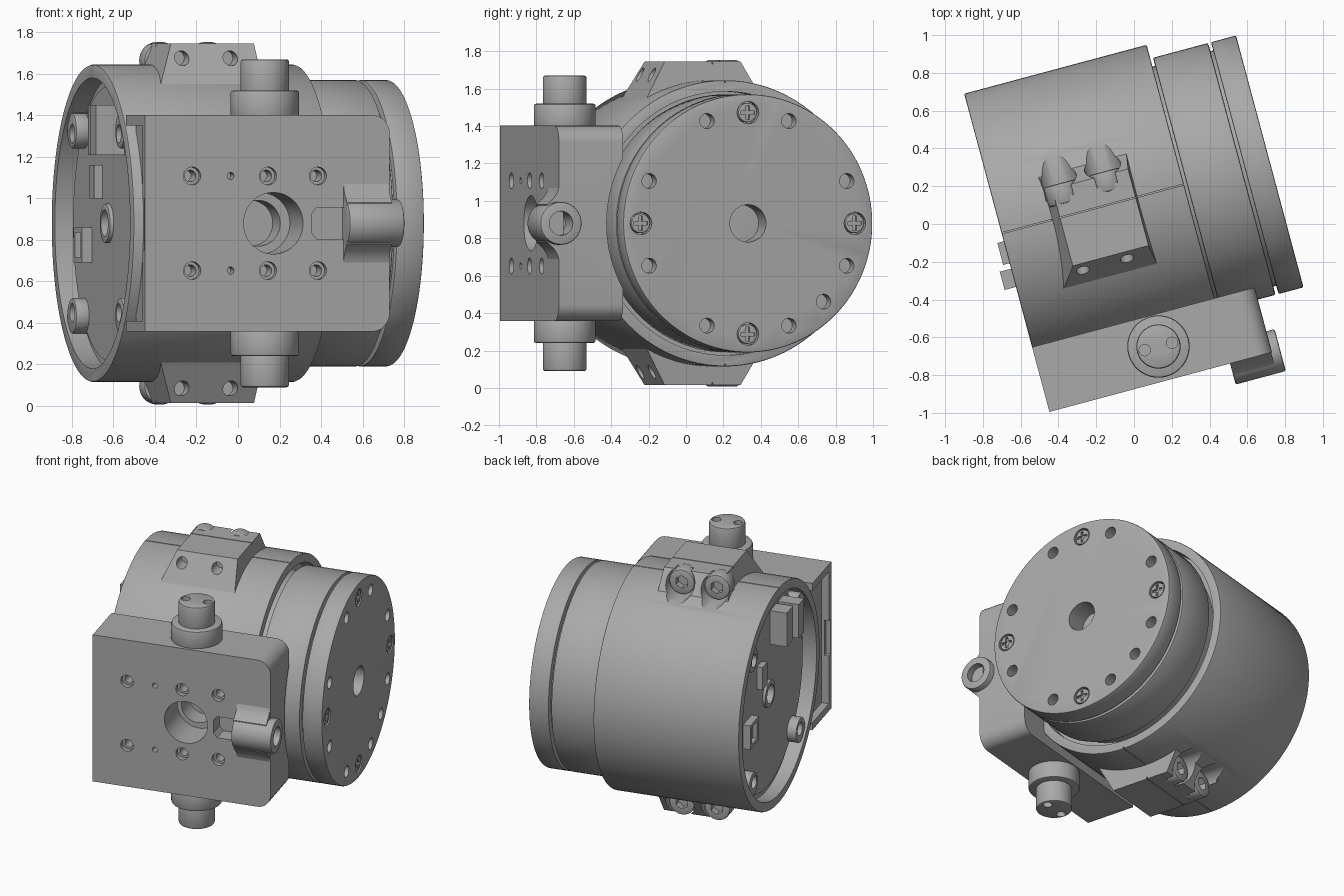
import bpy, bmesh, math
from mathutils import Matrix, Vector

cube = bpy.data.objects.get("Cube")
if cube:
    bpy.data.objects.remove(cube, do_unlink=True)

# Local frame: x along the drum axis, y across, z up; turned by TURN at the end
TURN = math.radians(15)
CY, CZ = 0.134, 0.88
parts = []

grey = bpy.data.materials.new("machined_grey")
grey.use_nodes = True
colour = (0.40, 0.40, 0.40, 1)
grey.diffuse_color = colour
grey.node_tree.nodes["Principled BSDF"].inputs["Base Color"].default_value = colour


def finish(name, bm, keep=True):
    bmesh.ops.recalc_face_normals(bm, faces=bm.faces)
    me = bpy.data.meshes.new(name)
    bm.to_mesh(me)
    bm.free()
    ob = bpy.data.objects.new(name, me)
    bpy.context.collection.objects.link(ob)
    if keep:
        me.materials.append(grey)
        parts.append(ob)
    return ob


def cyl(name, axis, r, a, b, p, q, seg=48, bevel=0, keep=True):
    """Cylinder from a to b along an axis; p, q are the other two coordinates."""
    mid = (a + b) / 2
    place = {"x": (mid, p, q), "y": (p, mid, q), "z": (p, q, mid)}[axis]
    rot = {"x": Matrix.Rotation(math.pi / 2, 4, "Y"),
           "y": Matrix.Rotation(-math.pi / 2, 4, "X"),
           "z": Matrix.Identity(4)}[axis]
    bm = bmesh.new()
    bmesh.ops.create_cone(bm, cap_ends=True, segments=seg, radius1=r, radius2=r,
                          depth=b - a, matrix=Matrix.Translation(place) @ rot)
    if bevel:
        rims = [e for e in bm.edges if any(len(f.verts) > 4 for f in e.link_faces)]
        bmesh.ops.bevel(bm, geom=rims, offset=bevel, segments=2, profile=0.5, affect="EDGES")
    return finish(name, bm, keep)


def box(name, lo, hi, keep=True):
    bm = bmesh.new()
    lo, hi = Vector(lo), Vector(hi)
    size = Matrix.Diagonal((*(hi - lo), 1))
    bmesh.ops.create_cube(bm, size=1, matrix=Matrix.Translation((lo + hi) / 2) @ size)
    return finish(name, bm, keep)


def prism(name, axis, pts, a, b, keep=True):
    """Extrude a closed profile; axis x takes (y, z) points, axis y takes (x, z)."""
    bm = bmesh.new()
    at = (lambda p, d: (d, p[0], p[1])) if axis == "x" else (lambda p, d: (p[0], d, p[1]))
    face = bm.faces.new([bm.verts.new(at(p, a)) for p in pts])
    new = bmesh.ops.extrude_face_region(bm, geom=[face])["geom"]
    shift = Vector(at((0, 0), b - a))
    bmesh.ops.translate(bm, vec=shift, verts=[v for v in new if isinstance(v, bmesh.types.BMVert)])
    return finish(name, bm, keep)


def cut(tool, *targets):
    """Subtract the tool from each target, then drop the tool."""
    for ob in targets:
        mod = ob.modifiers.new("cut", "BOOLEAN")
        mod.operation, mod.solver, mod.object = "DIFFERENCE", "EXACT", tool
        dg = bpy.context.evaluated_depsgraph_get()
        me = bpy.data.meshes.new_from_object(ob.evaluated_get(dg))
        ob.modifiers.clear()
        ob.data = me
    bpy.data.objects.remove(tool, do_unlink=True)


def hole(axis, r, a, b, p, q, *targets, seg=24):
    cut(cyl("cutter", axis, r, a, b, p, q, seg, keep=False), *targets)


# Clamp drum with a recess at each end
drum = cyl("clamp_drum", "x", 0.765, -0.69, 0.31, CY, CZ, 128, 0.008)
hole("x", 0.70, -0.8, -0.595, CY, CZ, drum, seg=128)
hole("x", 0.705, 0.22, 0.4, CY, CZ, drum, seg=128)

# Motor ring and output flange on a shared core
cyl("core", "x", 0.645, 0.1, 0.7, CY, CZ, 96)
cyl("motor_ring", "x", 0.69, 0.325, 0.627, CY, CZ, 128, 0.01)
flange = cyl("output_flange", "x", 0.69, 0.643, 0.78, CY, CZ, 128, 0.008)
hole("x", 0.10, 0.70, 0.9, CY, CZ, flange, seg=48)
bpy_core = bpy.data.objects["core"]
hole("x", 0.10, 0.4, 0.9, CY, CZ, bpy_core, flange, seg=48)

# Bolt circle: plain holes and four cross-head screws
for k in range(16):
    a = k * math.pi / 8
    y, z = CY + 0.592 * math.sin(a), CZ + 0.592 * math.cos(a)
    if k % 4 == 0:
        hole("x", 0.06, 0.74, 0.9, y, z, flange)
        screw = cyl("flange_screw", "x", 0.052, 0.73, 0.776, y, z, 24, 0.005)
        cut(box("cutter", (0.76, y - 0.038, z - 0.009), (0.8, y + 0.038, z + 0.009), False), screw)
        cut(box("cutter", (0.76, y - 0.009, z - 0.038), (0.8, y + 0.009, z + 0.038), False), screw)
    elif k % 2 or k == 6:
        hole("x", 0.04, 0.68, 0.9, y, z, flange)

# Mounting block with two rounded corners
HALF, R = 0.522, 0.09
outline = [(-0.69, CZ + HALF), (-0.69, CZ - HALF)]
for side in (-1, 1):
    for i in range(9):
        a = math.pi / 2 * (i / 8 - (1 if side < 0 else 0))
        outline.append((0.53 - R + R * math.cos(a), CZ + side * (HALF - R) + R * math.sin(a)))
block = prism("mounting_block", "y", outline, -0.845, -0.49)
hole("x", 0.715, 0.3, 0.7, CY, CZ, block, seg=128)
hole("x", 0.70, -0.8, -0.595, CY, CZ, block, seg=128)
cut(box("cutter", (-0.8, -0.80, CZ - 0.47), (-0.64, -0.4, CZ + 0.47), False), block)
cut(prism("cutter", "y", [(-0.8, 0.75), (-0.66, 0.75), (-0.66, 1.0), (-0.8, 1.0)],
          -0.83, -0.7, False), block)

# Block face: central bore, screw holes, pin holes
hole("y", 0.148, -0.95, -0.60, -0.05, CZ, block, drum, seg=64)
hole("y", 0.11, -0.95, -0.46, -0.06, CZ, block, drum, seg=48)
for side in (-1, 1):
    z = CZ + side * 0.228
    for x in (-0.455, -0.077, 0.172):
        hole("y", 0.043, -0.95, -0.81, x, z, block)
        hole("y", 0.028, -0.95, -0.72, x, z, block)
    hole("y", 0.017, -0.95, -0.78, -0.263, z, block)

# Side boss with flared foot, and the slot feeding it
boss = cyl("side_boss", "x", 0.115, 0.30, 0.575, -0.845, CZ, 48, 0.01)
flare = [(-0.842, 0.2), (-0.852, 0.165), (-0.872, 0.135), (-0.91, 0.1), (-0.91, 0.0), (-0.82, 0.0)]
for side in (-1, 1):
    prism("boss_flare", "x", [(y, CZ + side * h) for y, h in flare + [(-0.82, 0.2)]], 0.30, 0.525)
hole("x", 0.065, 0.42, 0.7, -0.845, CZ, boss, block)
half_slot = [(0.34, 0.075), (0.165, 0.075), (0.14, 0.045)]
slot = [(x, CZ + h) for x, h in half_slot] + [(x, CZ - h) for x, h in reversed(half_slot)]
cut(prism("cutter", "y", slot, -0.875, -0.73, False), block, boss)

# Parts repeated above and below
for side, word in ((1, "upper"), (-1, "lower")):
    def span(h0, h1):
        return sorted((CZ + side * h0, CZ + side * h1))

    # Trunnion pin and collar
    cyl(word + "_collar", "z", 0.165, *span(0.50, 0.64), -0.043, -0.66, 64, 0.012)
    pin = cyl(word + "_pin", "z", 0.117, *span(0.60, 0.79), -0.043, -0.66, 64, 0.012)
    for dx in (-0.075, 0.075):
        hole("z", 0.03, *span(0.74, 0.9), -0.043 + dx, -0.66, pin)

    # Clamp lug, splayed on its left side
    shape = [(-0.25, 0.64), (-0.13, 0.865), (0.29, 0.865), (0.42, 0.64)]
    lug = prism(word + "_clamp_lug", "x", [(y, CZ + side * h) for y, h in shape], -0.37, 0.045)
    for v in lug.data.vertices:
        if abs(v.co.z - CZ) < 0.7:
            v.co.x += -0.09 if v.co.x < -0.2 else 0.02

    # Seam between the clamp halves
    z0, z1 = span(0.752, 0.9)
    cut(box("cutter", (-0.8, CY - 0.003, z0), (0.4, CY + 0.003, z1), False), drum)
    z0, z1 = span(0.852, 0.9)
    cut(box("cutter", (-0.8, CY - 0.003, z0), (0.4, CY + 0.003, z1), False), lug)

    # Clamp screws in their pockets
    for x in (-0.325, -0.083):
        z = CZ + side * 0.785
        hole("y", 0.098, 0.235, 0.7, x, z, lug, drum, seg=40)
        hole("y", 0.036, -0.4, -0.08, x, z + side * 0.01, lug)
        head = cyl("clamp_screw", "y", 0.088, 0.2, 0.31, x, z, 40, 0.012)
        hole("y", 0.045, 0.26, 0.4, x, z, head, seg=6)

# Circuit board with hollow shaft
board = cyl("circuit_board", "x", 0.66, -0.61, -0.58, CY, CZ, 96)
shaft = cyl("hollow_shaft", "x", 0.095, -0.63, -0.5, CY, CZ, 48, 0.008)
hole("x", 0.065, -0.8, -0.4, CY, CZ, shaft, board, drum, seg=40)

# Bosses on the inner wall of the drum
for k in range(4):
    a = math.pi / 4 + k * math.pi / 2
    dy, dz = math.cos(a), math.sin(a)
    post = cyl("wall_boss", "x", 0.085, -0.675, -0.59, CY + 0.63 * dy, CZ + 0.63 * dz, 32, 0.008)
    hole("x", 0.045, -0.8, -0.62, CY + 0.61 * dy, CZ + 0.61 * dz, post)

# Connectors on the board
box("tall_connector", (-0.752, -0.16, 1.21), (-0.6, -0.06, 1.45))
box("short_connector", (-0.725, -0.03, 1.21), (-0.6, 0.09, 1.45))
box("thin_socket", (-0.65, 0.25, 1.0), (-0.6, 0.34, 1.16))
socket = box("small_socket", (-0.66, 0.44, 0.69), (-0.6, 0.60, 0.86))
cut(box("cutter", (-0.7, 0.47, 0.715), (-0.63, 0.57, 0.835), False), socket)

# Smooth curved walls, keep edges sharp, and turn the whole assembly
spin = Matrix.Rotation(TURN, 4, "Z")
for ob in parts:
    me = ob.data
    me.transform(spin)
    me.shade_smooth()
    me.set_sharp_from_angle(angle=math.radians(30))
